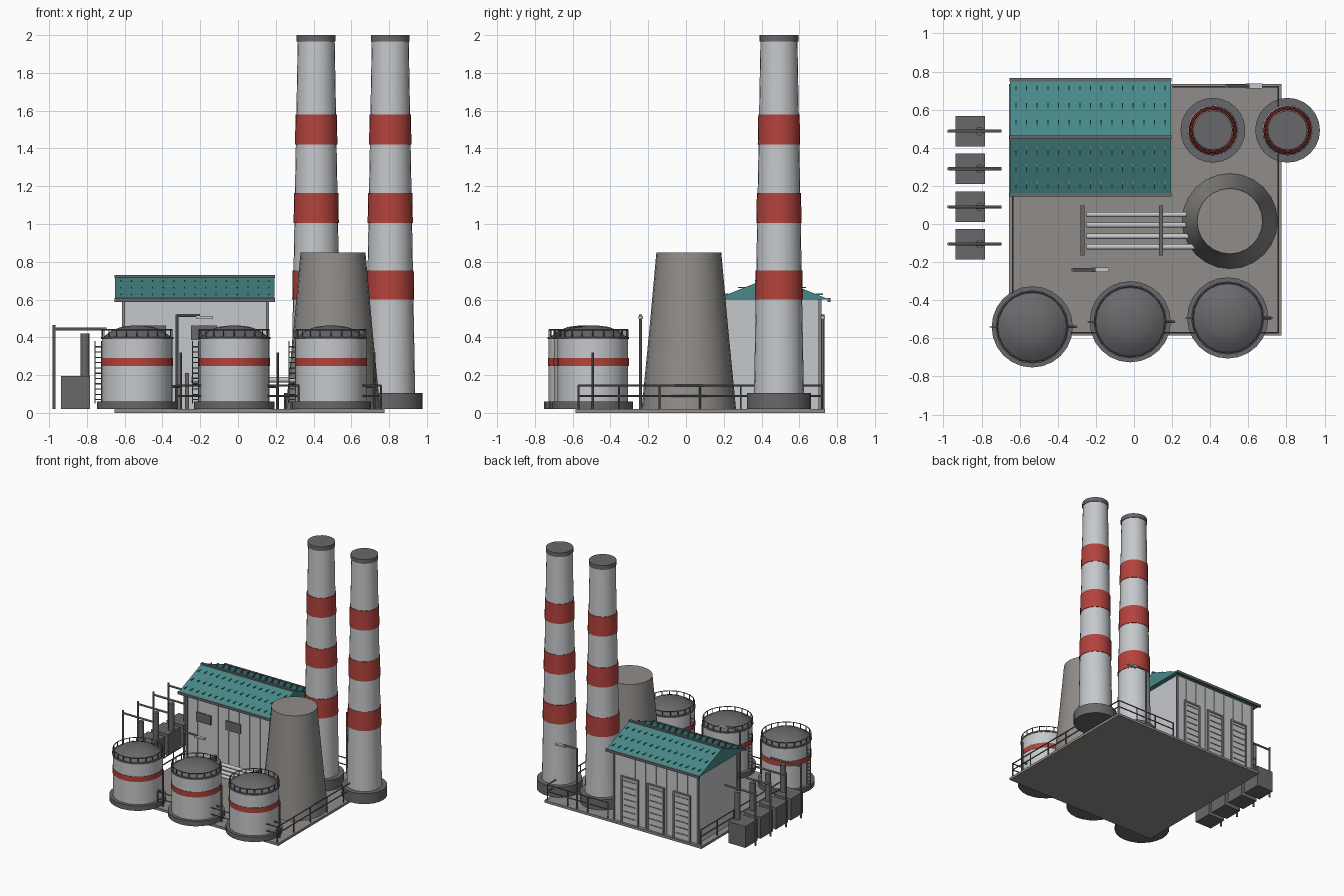
import bpy, bmesh, math
from mathutils import Vector, Matrix

cube = bpy.data.objects.get("Cube")
if cube:
    bpy.data.objects.remove(cube, do_unlink=True)


def material(name, r, g, b):
    m = bpy.data.materials.new(name)
    m.use_nodes = True
    m.diffuse_color = (r, g, b, 1)
    m.node_tree.nodes["Principled BSDF"].inputs["Base Color"].default_value = (r, g, b, 1)
    return m


WHITE = material("pale grey paint", .56, .58, .60)
RED = material("warning red", .45, .055, .045)
DARK = material("dark grey metal", .14, .14, .15)
STEEL = material("steel grey", .24, .24, .25)
TEAL = material("teal roofing", .065, .25, .25)
CONCRETE = material("concrete", .28, .265, .25)


def finish(bm, name, mat, smooth=False):
    bmesh.ops.recalc_face_normals(bm, faces=bm.faces)
    mesh = bpy.data.meshes.new(name)
    bm.to_mesh(mesh)
    bm.free()
    mesh.materials.append(mat)
    ob = bpy.data.objects.new(name, mesh)
    bpy.context.collection.objects.link(ob)
    if smooth:
        bpy.ops.object.select_all(action='DESELECT')
        ob.select_set(True)
        bpy.context.view_layer.objects.active = ob
        bpy.ops.object.shade_smooth_by_angle(angle=math.radians(35))
    return ob


def add_box(bm, x0, x1, y0, y1, z0, z1):
    size = Matrix.Diagonal((x1 - x0, y1 - y0, z1 - z0, 1))
    mid = Matrix.Translation(((x0 + x1) / 2, (y0 + y1) / 2, (z0 + z1) / 2))
    bmesh.ops.create_cube(bm, size=1, matrix=mid @ size)


def add_rod(bm, a, b, r, sides=8):
    a, b = Vector(a), Vector(b)
    turn = (b - a).to_track_quat('Z', 'Y').to_matrix().to_4x4()
    bmesh.ops.create_cone(bm, cap_ends=True, segments=sides, radius1=r, radius2=r,
                          depth=(b - a).length,
                          matrix=Matrix.Translation((a + b) / 2) @ turn)


def boxes(name, mat, items):
    bm = bmesh.new()
    for item in items:
        add_box(bm, *item)
    return finish(bm, name, mat)


def rods(name, mat, items, r, sides=8):
    bm = bmesh.new()
    for a, b in items:
        add_rod(bm, a, b, r, sides)
    return finish(bm, name, mat, sides > 6)


def lathe(name, mat, x, y, profile, sides=24):
    """Closed turned solid from (radius, height) pairs."""
    bm = bmesh.new()
    rings = []
    for r, z in profile:
        rings.append([bm.verts.new((x + r * math.cos(t * math.tau / sides),
                                    y + r * math.sin(t * math.tau / sides), z))
                      for t in range(sides)])
    for low, high in zip(rings, rings[1:]):
        for i in range(sides):
            j = (i + 1) % sides
            bm.faces.new((low[i], low[j], high[j], high[i]))
    bm.faces.new(rings[0])
    bm.faces.new(rings[-1])
    return finish(bm, name, mat, True)


G = .02  # ground level on the slab
boxes("ground_slab", CONCRETE, [(-.655, .775, -.585, .735, 0, G)])

# Chimneys with red bands
def stack_radius(z):
    return .132 - .018 * (z - .1)

for side, x in (("right", .414), ("left", .806)):
    y = .492
    lathe(side + "_chimney_base", DARK, x, y, [(.17, G), (.17, .105)])
    lathe(side + "_chimney_shaft", WHITE, x, y, [(.132, .1), (.098, 1.97)])
    lathe(side + "_chimney_cap", DARK, x, y, [(.103, 1.965), (.103, 2)])
    for n, (low, high) in enumerate(((.6, .755), (1.005, 1.165), (1.42, 1.58))):
        lathe(f"{side}_chimney_band_{n + 1}", RED, x, y,
              [(stack_radius(z) + .004, z) for z in (low, high)])

# Cooling tower
lathe("cooling_tower", CONCRETE, .503, .015, [(.25, G), (.21, .43), (.172, .848)])

# Storage tanks
for n, (x, y) in enumerate(((-.534, -.54), (-.02, -.513), (.492, -.493))):
    tag = f"tank_{n + 1}_"
    lathe(tag + "base", DARK, x, y, [(.213, G), (.213, .06)])
    lathe(tag + "shell", WHITE, x, y, [(.187, .06), (.187, .392)])
    lathe(tag + "band", RED, x, y, [(.19, .247), (.19, .29)])
    lathe(tag + "rim", DARK, x, y, [(.192, .39), (.192, .402)])
    lathe(tag + "roof", DARK, x, y,
          [(.182, .4), (.135, .435), (.085, .455), (.03, .462)])
    # rim railing
    steps = 20
    ring = [(x + .185 * math.cos(i * math.tau / steps),
             y + .185 * math.sin(i * math.tau / steps)) for i in range(steps)]
    rail = [((*p, .44), (*q, .44)) for p, q in zip(ring, ring[1:] + ring[:1])]
    rail += [((*p, .4), (*p, .44)) for p in ring]
    rods(tag + "railing", DARK, rail, .0035, 6)
    # ladder
    lx = x - .205
    ladder = [((lx + d, y, .05), (lx + d, y, .38)) for d in (-.017, .017)]
    ladder += [((lx - .017, y, .07 + .028 * i), (lx + .017, y, .07 + .028 * i))
               for i in range(11)]
    rods(tag + "ladder", DARK, ladder, .003, 6)
    # outlet pipe
    rods(tag + "outlet", DARK, [((x + .18, y, .14), (x + .23, y, .14)),
                                ((x + .23, y, G), (x + .23, y, .32))], .007)

# Building walls, ribs and pillars
X0, X1, Y0, Y1 = -.605, .155, .2, .71
EAVE, RIDGE, MID = .6, .722, .455
boxes("building_walls", WHITE, [(X0, X1, Y0, Y1, G, EAVE)])
ribs = [(x - .004, x + .004, Y0 - .006, Y1 + .006, G, EAVE)
        for x in (X0 + i * (X1 - X0) / 8 for i in range(1, 8))]
boxes("wall_ribs", WHITE, ribs)
boxes("corner_pillars", STEEL, [(x - .008, x + .008, y - .008, y + .008, G, EAVE)
                                for x in (X0, X1) for y in (Y0, Y1)])
boxes("front_windows", DARK, [(x - .068, x + .068, Y0 - .009, Y0 + .01, .385, .462)
                              for x in (-.45, -.18)])

# Roller doors on the back
frames, panels, slats = [], [], []
for x in (.01, -.225, -.465):
    panels.append((x - .065, x + .065, Y1, Y1 + .008, G, .385))
    frames += [(x + s * .072 - .007, x + s * .072 + .007, Y1, Y1 + .014, G, .4)
               for s in (-1, 1)]
    frames.append((x - .079, x + .079, Y1, Y1 + .014, .385, .4))
    slats += [(x - .055, x + .055, Y1, Y1 + .012, .06 + i * .05, .068 + i * .05)
              for i in range(7)]
boxes("door_panels", WHITE, panels)
boxes("door_frames", STEEL, frames)
boxes("door_slats", STEEL, slats)

# Gabled roof with trim and seam clips
bm = bmesh.new()
ends = [[bm.verts.new((x, y, z)) for y, z in ((.15, EAVE), (MID, RIDGE), (.76, EAVE))]
        for x in (-.65, .194)]
bm.faces.new(ends[0])
bm.faces.new(ends[1])
for i in range(3):
    j = (i + 1) % 3
    bm.faces.new((ends[0][i], ends[0][j], ends[1][j], ends[1][i]))
finish(bm, "roof", TEAL)
boxes("roof_trim", DARK, [(-.653, .197, .145, .162, .588, .608),
                          (-.653, .197, .748, .765, .588, .608),
                          (-.653, .197, MID - .01, MID + .01, .714, .729)])
clips = []
for i in range(15):
    x = -.62 + i * .056
    for s in (-1, 1):
        for d in (.07, .16, .25):
            z = RIDGE - d * (RIDGE - EAVE) / .305
            y = MID + s * d
            clips.append((x - .003, x + .003, y - .02, y + .02, z + .002, z + .009))
boxes("roof_clips", TEAL, clips)

# Transformers with bushings and gantries
for n, y in enumerate((.487, .29, .09, -.105)):
    tag = f"transformer_{n + 1}_"
    boxes(tag + "box", DARK, [(-.937, -.783, y - .08, y + .08, G, .196)])
    lathe(tag + "bushing", DARK, -.81, y, [(.023, .19), (.023, .42)], 12)
    rods(tag + "gantry", STEEL, [((-.973, y, G), (-.973, y, .465)),
                                 ((-.973, y, .443), (-.695, y, .443))], .008)

# Pipe run into the cooling tower
rods("pipe_run", WHITE, [((-.25, y, .175), (.32, y, .175))
                         for y in (.05, -.005, -.065, -.12)], .014, 12)
stands = []
for x in (-.27, .142):
    stands += [(x - .01, x + .01, y - .008, y + .008, G, .195) for y in (.088, -.155)]
    stands.append((x - .01, x + .01, -.165, .098, .19, .21))
boxes("pipe_stands", DARK, stands)

# Lamps
for n, (x, y) in enumerate(((-.322, -.24), (.485, .724))):
    rods(f"lamp_{n + 1}_post", STEEL, [((x, y, G), (x, y, .52)),
                                       ((x, y, .515), (x + .12, y, .515))], .008)
    boxes(f"lamp_{n + 1}_head", WHITE, [(x + .1, x + .19, y - .012, y + .012, .498, .512)])

# Perimeter fence
runs = [((.757, -.57), (.757, .72)), ((.205, .72), (.757, .72)),
        ((-.33, -.57), (.757, -.57)), ((-.637, -.36), (-.637, .72))]
fence = []
for a, b in runs:
    a, b = Vector(a), Vector(b)
    count = max(2, round((b - a).length / .2))
    fence += [((*a, z), (*b, z)) for z in (.09, .145)]
    for i in range(count + 1):
        p = a.lerp(b, i / count)
        fence.append(((*p, G), (*p, .148)))
rods("perimeter_fence", DARK, fence, .005, 6)
